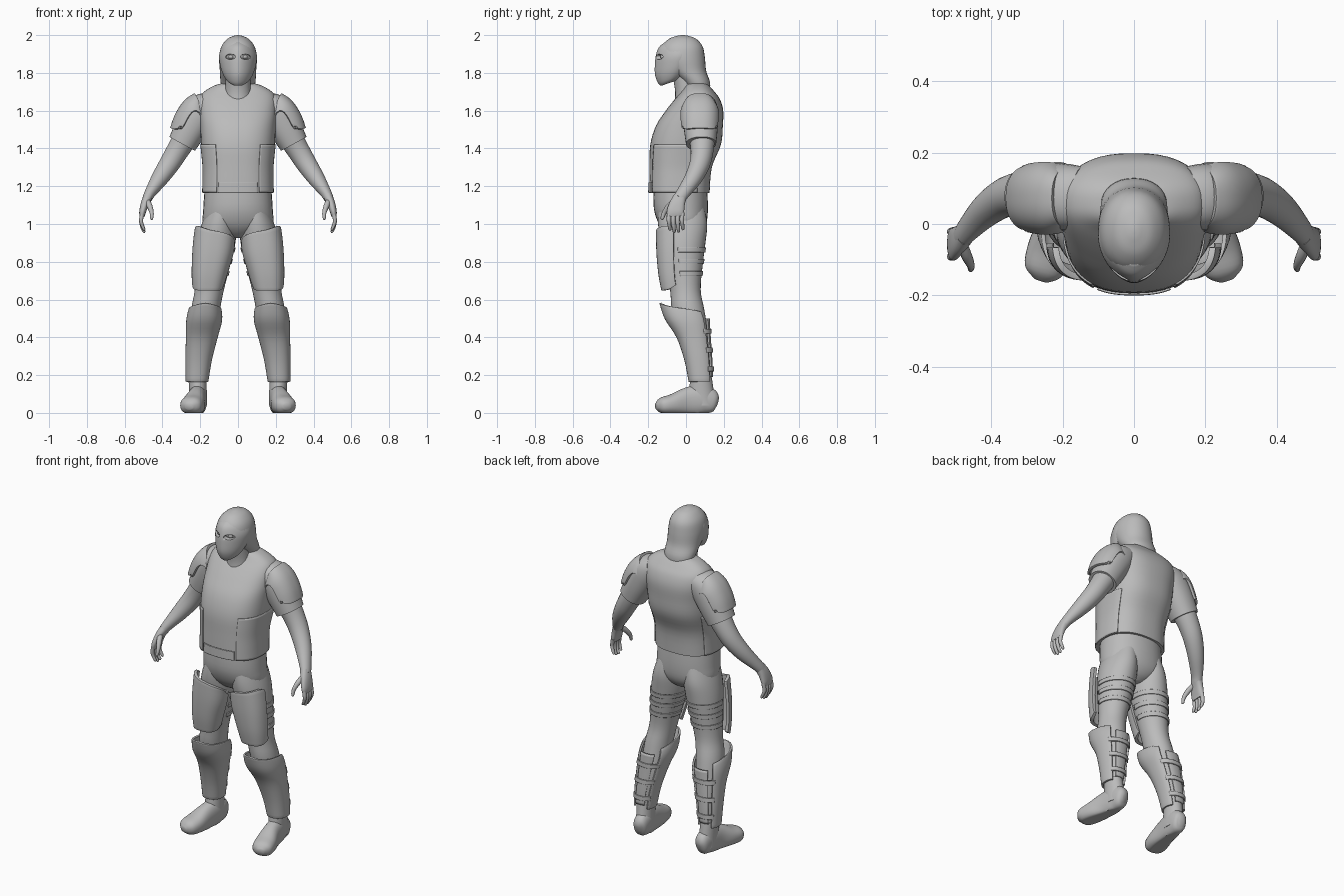
import bpy, bmesh, math
from mathutils import Vector

cube = bpy.data.objects.get("Cube")
if cube:
    bpy.data.objects.remove(cube)

GREY = (0.5, 0.5, 0.5, 1)
grey = bpy.data.materials.new("plain grey")
grey.use_nodes = True
grey.diffuse_color = GREY
grey.node_tree.nodes["Principled BSDF"].inputs["Base Color"].default_value = GREY

X, Y, Z = Vector((1, 0, 0)), Vector((0, 1, 0)), Vector((0, 0, 1))


def smooth_rings(rings, steps=4):
    """Catmull-Rom interpolation of (x, y, z, rx, ry) rings."""
    out = []
    for i in range(len(rings) - 1):
        a, b, c, d = (rings[min(max(k, 0), len(rings) - 1)] for k in range(i - 1, i + 3))
        for s in range(steps):
            t = s / steps
            out.append([0.5 * (2 * q + (r - p) * t + (2 * p - 5 * q + 4 * r - w) * t * t
                               + (3 * q - p - 3 * r + w) * t ** 3)
                        for p, q, r, w in zip(a, b, c, d)])
    return out + [list(rings[-1])]


def grow(rings, by):
    return [(x, y, z, rx + by, ry + by) for x, y, z, rx, ry in rings]


def part_of(rings, lo, hi, count=5):
    """Resample upright rings between two heights."""
    fine = smooth_rings(rings, 8)
    out = []
    for k in range(count):
        z = lo + (hi - lo) * k / (count - 1)
        a, b = next(((p, q) for p, q in zip(fine, fine[1:]) if q[2] >= z), fine[-2:])
        t = (z - a[2]) / (b[2] - a[2])
        out.append([p + (q - p) * t for p, q in zip(a, b)])
    return out


def finish(name, bm, mirror, thick=0, bevel=0):
    bmesh.ops.recalc_face_normals(bm, faces=bm.faces)
    mesh = bpy.data.meshes.new(name)
    bm.to_mesh(mesh)
    bm.free()
    mesh.shade_smooth()
    mesh.set_sharp_from_angle(angle=math.radians(45))
    ob = bpy.data.objects.new(name, mesh)
    bpy.context.collection.objects.link(ob)
    mesh.materials.append(grey)
    if thick:
        mod = ob.modifiers.new("thickness", "SOLIDIFY")
        mod.thickness, mod.offset = thick, 0
    if bevel:
        mod = ob.modifiers.new("soft edge", "BEVEL")
        mod.width, mod.segments = bevel, 2
    if mirror:
        ob.modifiers.new("other side", "MIRROR")
    return ob


def loft(name, rings, power=2.0, arc=None, n=32, ref=None, mirror=False,
         thick=0, bevel=0, edit=None):
    """Skin rings; upright unless ref gives the vertical axis of a swept path."""
    rings = smooth_rings(rings)
    bm = bmesh.new()
    rows = []
    a0, a1 = arc or (0, 360)
    cols = n + 1 if arc else n
    for i, (x, y, z, rx, ry) in enumerate(rings):
        u, v = X, Y
        if ref:
            lo, hi = rings[max(i - 1, 0)], rings[min(i + 1, len(rings) - 1)]
            t = (Vector(hi[:3]) - Vector(lo[:3])).normalized()
            u = ref.cross(t).normalized()
            v = t.cross(u)
        row = []
        for k in range(cols):
            ang = math.radians(a0 + (a1 - a0) * k / n)
            c, s = math.cos(ang), math.sin(ang)
            co = Vector((x, y, z))
            co += u * rx * math.copysign(abs(c) ** (2 / power), c)
            co += v * ry * math.copysign(abs(s) ** (2 / power), s)
            if edit:
                co = edit(co, i / (len(rings) - 1), k / n)
            row.append(bm.verts.new(co))
        rows.append(row)
    for p, q in zip(rows, rows[1:]):
        for k in range(n):
            m = (k + 1) % cols
            bm.faces.new((p[k], p[m], q[m], q[k]))
    if not arc:
        bm.faces.new(rows[0])
        bm.faces.new(rows[-1])
    return finish(name, bm, mirror, thick, bevel)


def ball(name, centre, size, mirror=False):
    bm = bmesh.new()
    bmesh.ops.create_uvsphere(bm, u_segments=20, v_segments=12, radius=1)
    for v in bm.verts:
        v.co = Vector(centre) + Vector(a * b for a, b in zip(v.co, size))
    return finish(name, bm, mirror)


# Vest, its flaps and collar
torso = [(0, -.035, 1.165, .185, .16), (0, -.028, 1.3, .183, .165), (0, -.002, 1.42, .195, .187),
         (0, .018, 1.52, .2, .177), (0, .045, 1.6, .205, .152), (0, .06, 1.66, .202, .12),
         (0, .063, 1.7, .18, .088), (0, .06, 1.735, .12, .06), (0, .06, 1.75, .06, .04)]
loft("vest", torso, 2.5, n=48)
loft("vest_side_flaps", grow(part_of(torso, 1.167, 1.42), .002), 2.5, (-58, 30), mirror=True, thick=.006)
loft("vest_front_tab", grow(part_of(torso, 1.167, 1.22), .002), 2.5, (-118, -62), thick=.006)
bpy.ops.mesh.primitive_torus_add(location=(0, .025, 1.695), rotation=(math.radians(34), 0, 0),
                                 major_radius=.1, minor_radius=.007, major_segments=40)
collar = bpy.context.object
collar.name = "collar"
collar.data.materials.append(grey)
collar.data.shade_smooth()

# Head, face mask and hood
loft("neck", [(0, .012, 1.62, .078, .075), (0, .005, 1.7, .068, .062), (0, -.01, 1.8, .065, .065)])
loft("hood", [(0, .075, 1.69, .08, .052), (0, .055, 1.75, .092, .072), (0, .012, 1.81, .096, .095),
              (0, -.018, 1.88, .1, .118), (0, -.02, 1.94, .088, .108), (0, -.018, 1.98, .056, .072),
              (0, -.018, 1.996, .022, .03), (0, -.018, 2.0, .004, .005)], 2.1)


def jaw_line(co, u, k):
    # raise the jaw toward the ears
    co.z += max(0, co.y + .13) * .35 * (1 - u) ** 2
    return co


mask = loft("face_mask", [(0, -.085, 1.732, .04, .05), (0, -.075, 1.75, .062, .075),
                          (0, -.06, 1.79, .083, .104), (0, -.045, 1.84, .096, .12),
                          (0, -.035, 1.89, .1, .125), (0, -.03, 1.935, .085, .114),
                          (0, -.025, 1.96, .06, .09)], 1.75, n=48, edit=jaw_line)
slots = ball("eye_slot_cutter", (.042, -.145, 1.885), (.03, .04, .014), True)
slots.hide_render = True
slots.hide_viewport = True
cut = mask.modifiers.new("eye slots", "BOOLEAN")
cut.operation, cut.object, cut.solver = "DIFFERENCE", slots, "EXACT"
ball("eyes", (.036, -.121, 1.885), (.015, .015, .013), True)

# Trousers
loft("trouser_seat", [(0, -.01, .925, .03, .05), (0, -.012, .95, .1, .09), (0, -.018, 1.0, .18, .125),
                      (0, -.027, 1.08, .184, .143), (0, -.03, 1.19, .176, .142)], 2.2)
leg = [(.215, .08, .12, .042, .052), (.205, .075, .2, .046, .056), (.185, .045, .38, .07, .078),
       (.172, .012, .54, .076, .086), (.152, -.003, .65, .077, .081), (.132, -.01, .78, .09, .098),
       (.114, -.015, .9, .1, .118), (.1, -.018, 1.0, .092, .13), (.085, -.025, 1.1, .07, .12)]
loft("trouser_legs", leg, mirror=True)
for name, z in (("upper", .85), ("middle", .79), ("lower", .725)):
    loft(name + "_thigh_straps", grow(part_of(leg, z, z + .025, 3), .003), arc=(-15, 195),
         mirror=True, thick=.006)


# Leg armour
def thigh_edge(co, u, k):
    # slant the upper edge and round the corners
    co.z += u ** 3 * (k - .75) * .085
    co.z -= (2 * u - 1) ** 3 * .03 * abs(2 * k - 1) ** 5
    return co


loft("thigh_guards", [(.16, -.032, .65, .074, .09), (.15, -.038, .74, .087, .1),
                      (.133, -.04, .86, .1, .108), (.12, -.04, .985, .1, .11)],
     2.7, (-172, -8), mirror=True, thick=.018, bevel=.006, edit=thigh_edge)


def knee_peak(co, u, k):
    co.z -= u ** 4 * .05 * abs(2 * k - 1) ** 1.2
    return co


shin = [(.217, .08, .165, .054, .06), (.208, .067, .28, .064, .07), (.192, .042, .4, .078, .086),
        (.179, .008, .5, .089, .115), (.174, -.013, .582, .08, .122)]
loft("shin_guards", shin, 2.3, (-225, 45), mirror=True, thick=.012, bevel=.004, edit=knee_peak)
loft("calf_guards", grow(part_of(shin, .19, .5), -.002), 2.2, (62, 118), mirror=True, thick=.01)
for i, z in enumerate((.22, .32, .42)):
    loft("calf_strap_%d" % (i + 1), grow(part_of(shin, z, z + .025, 3), .005), 2.3, (35, 145),
         mirror=True, thick=.008)


# Boots
def flat_sole(co, u, k):
    co.z = max(co.z, 0)
    return co


loft("boots", [(.205, .166, .05, .012, .02), (.207, .15, .055, .038, .055), (.21, .09, .07, .047, .078),
               (.22, .01, .06, .05, .075), (.237, -.07, .045, .061, .055), (.252, -.13, .038, .055, .042),
               (.26, -.158, .034, .02, .016)], 2.3, ref=Z, mirror=True, edit=flat_sole)
loft("boot_ankles", [(.21, .088, .04, .047, .07), (.212, .082, .11, .047, .066),
                     (.215, .08, .19, .047, .056)], mirror=True)

# Arms, sleeves and shoulder guards
loft("arms", [(.2, .08, 1.58, .07, .07), (.27, .085, 1.47, .066, .068), (.322, .085, 1.385, .059, .06),
              (.365, .072, 1.315, .054, .054), (.415, .037, 1.24, .045, .046),
              (.465, -.015, 1.165, .03, .036), (.48, -.035, 1.135, .026, .033)], ref=Y, mirror=True)
sleeve = [(.14, .075, 1.63, .07, .085), (.195, .075, 1.595, .092, .094),
          (.248, .078, 1.51, .087, .09), (.295, .08, 1.425, .077, .08)]
loft("sleeves", sleeve, 2.2, ref=Y, mirror=True)


def guard_corners(co, u, k):
    co.z += (u - .6) ** 3 * .5 * abs(2 * k - 1) ** 4
    return co


loft("shoulder_guards", [(.168, .073, 1.618, .09, .092), (.205, .073, 1.583, .1, .1),
                         (.24, .073, 1.528, .1, .098), (.266, .073, 1.47, .094, .092)],
     2.4, (112, 252), ref=Y, mirror=True, thick=.014, bevel=.005, edit=guard_corners)

# Hands: palm, four fingers and a thumb
loft("palms", [(.474, -.028, 1.15, .025, .032), (.492, -.045, 1.11, .022, .04),
               (.505, -.056, 1.065, .018, .046), (.508, -.056, 1.04, .013, .042)], 2.4, ref=Y, mirror=True)
for i, name in enumerate(("little", "ring", "middle", "index")):
    y, drop = -.02 - .023 * i, .012 * (1 - abs(i - 1.6))
    loft(name + "_fingers", [(.506, y, 1.06, .011, .012), (.513, y - .002, 1.02, .0105, .0115),
                             (.508, y + .001, .99 - drop, .009, .01),
                             (.497, y + .004, .966 - drop, .007, .008),
                             (.494, y + .005, .961 - drop, .002, .002)], n=12, ref=Y, mirror=True)
loft("thumbs", [(.482, -.055, 1.125, .015, .016), (.468, -.09, 1.095, .015, .015),
                (.457, -.115, 1.06, .011, .012), (.457, -.126, 1.03, .008, .009),
                (.459, -.129, 1.022, .002, .002)], n=12, ref=Y, mirror=True)
